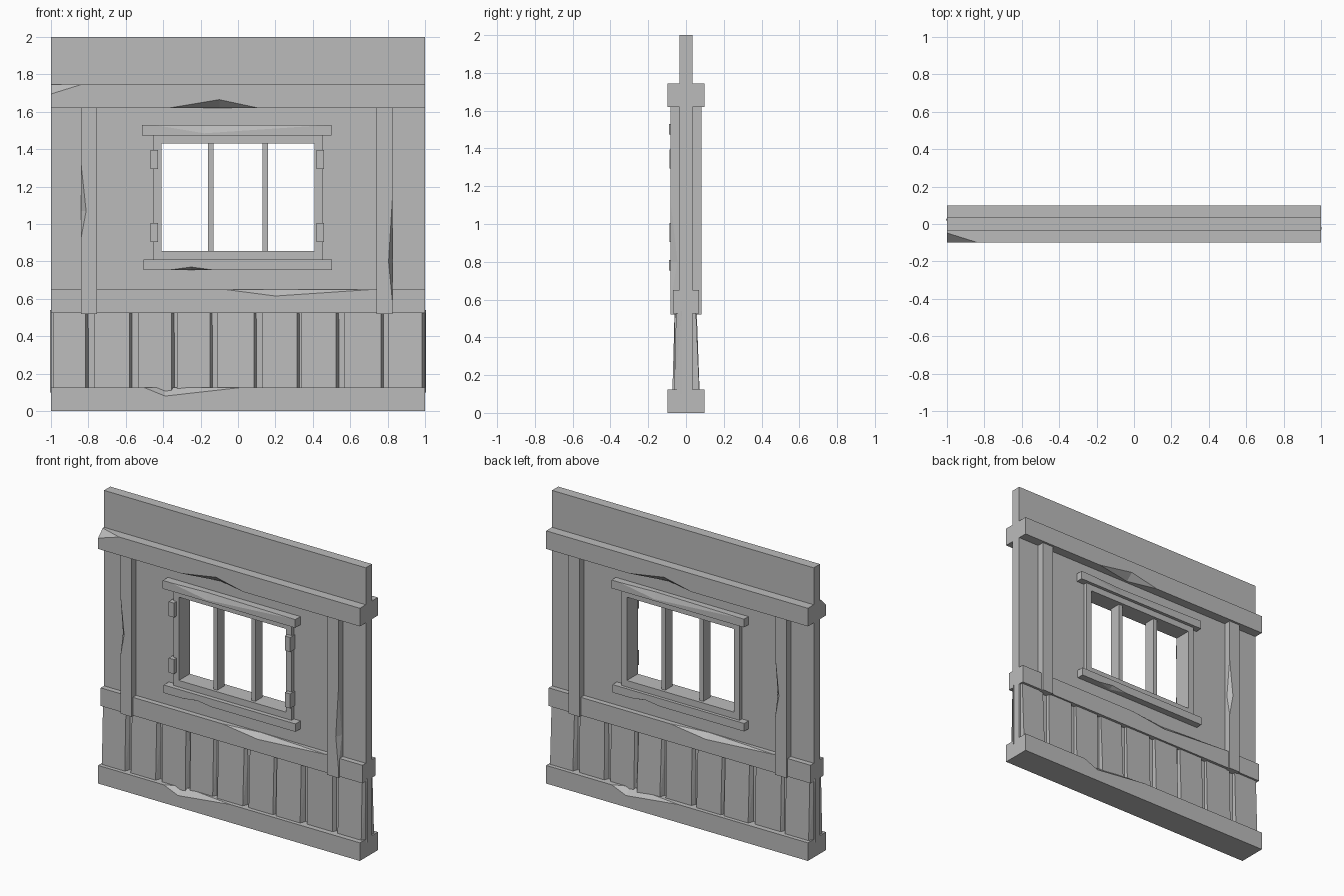
import bpy, bmesh, random
from mathutils import Vector

if "Cube" in bpy.data.objects:
    bpy.data.objects.remove(bpy.data.objects["Cube"])
random.seed(4)

grey = bpy.data.materials.new("plain grey")
grey.use_nodes = True
tone = (0.5, 0.5, 0.5, 1)
grey.diffuse_color = tone
grey.node_tree.nodes["Principled BSDF"].inputs["Base Color"].default_value = tone


def hull(name, points):
    """Solid convex object around the points."""
    bm = bmesh.new()
    for p in points:
        bm.verts.new(p)
    bmesh.ops.convex_hull(bm, input=bm.verts)
    bmesh.ops.dissolve_limit(bm, angle_limit=0.001, verts=bm.verts, edges=bm.edges)
    bmesh.ops.recalc_face_normals(bm, faces=bm.faces)
    mesh = bpy.data.meshes.new(name)
    bm.to_mesh(mesh)
    bm.free()
    mesh.materials.append(grey)
    obj = bpy.data.objects.new(name, mesh)
    bpy.context.collection.objects.link(obj)
    return obj


def corners(xs, ys, zs):
    return [(x, y, z) for x in xs for y in ys for z in zs]


def box(name, xs, ys, zs, side=1):
    """Box; side -1 turns it half a turn onto the back."""
    return hull(name, [(x * side, y * side, z) for x, y, z in corners(xs, ys, zs)])


def cut(obj, points):
    cutter = hull("cutter", points)
    cutter.hide_render = True
    mod = obj.modifiers.new("cut", "BOOLEAN")
    mod.operation, mod.solver, mod.object = "DIFFERENCE", "EXACT", cutter
    bpy.context.view_layer.update()
    done = obj.evaluated_get(bpy.context.evaluated_depsgraph_get())
    mesh = bpy.data.meshes.new_from_object(done)
    obj.modifiers.clear()
    obj.data = mesh
    bpy.data.objects.remove(cutter)


def chip(obj, a, b, p, q, side=1):
    """Split a splinter off edge a-b, reaching p and q on the two faces."""
    pts = [Vector((v[0] * side, v[1] * side, v[2])) for v in (a, b, p, q)]
    mid = (pts[2] + pts[3]) / 2
    cut(obj, [mid + (v - mid) * 1.6 for v in pts])


def chip_beam(obj, x0, x1, xm, y, z, dz, dy=0.05, side=1):
    """Chip on a long horizontal front edge."""
    chip(obj, (x0, y, z), (x1, y, z), (xm, y, z + dz), (xm, y + dy, z), side)


# Wall panel with its window opening
wall = box("wall_panel", (-1, 1), (-0.034, 0.034), (0.02, 2))
cut(wall, corners((-0.43, 0.43), (-0.2, 0.2), (0.83, 1.45)))

# Horizontal beams, chipped on both faces
D = 0.098
top_beam = box("top_beam", (-1, 1), (-D, D), (1.62, 1.745))
middle_rail = box("middle_rail", (-1, 1), (-0.07, 0.07), (0.525, 0.65))
bottom_beam = box("bottom_beam", (-1, 1), (-D, D), (0, 0.125))
for s in (1, -1):
    chip_beam(top_beam, -0.37, 0.11, -0.1, -D, 1.62, 0.045, side=s)
    chip_beam(middle_rail, -0.07, 0.72, 0.2, -0.07, 0.65, -0.035, 0.035, side=s)
    chip_beam(bottom_beam, -0.5, 0.01, -0.39, -D, 0.125, -0.045, side=s)
chip_beam(top_beam, -1.16, -0.84, -1, -D, 1.745, -0.05)

# Upright posts on both faces
P = -0.083
for s, label in ((1, "front"), (-1, "back")):
    left = box(label + "_post_a", (-0.84, -0.755), (P, -0.02), (0.52, 1.63), s)
    right = box(label + "_post_b", (0.74, 0.825), (P, -0.02), (0.52, 1.63), s)
    if s == 1:
        chip(left, (-0.84, P, 0.92), (-0.84, P, 1.33), (-0.812, P, 1.07), (-0.84, -0.055, 1.07))
        chip(right, (0.825, P, 0.59), (0.825, P, 1.13), (0.805, P, 0.8), (0.825, -0.045, 0.8))
    else:
        chip(right, (0.74, P, 0.92), (0.74, P, 1.33), (0.768, P, 1.07), (0.74, -0.055, 1.07), s)

# Window frame and bars
for sx in (-1, 1):
    box("window_jamb", (sx * 0.41, sx * 0.452), (-0.06, 0.06), (0.8, 1.48))
    box("window_bar", (sx * 0.13, sx * 0.16), (-0.04, 0.04), (0.84, 1.44))
box("window_frame_top", (-0.411, 0.411), (-0.06, 0.06), (1.43, 1.48))
box("window_frame_bottom", (-0.411, 0.411), (-0.06, 0.06), (0.8, 0.855))

# Window header and sill on both faces
for s, label, y in ((1, "front", -0.09), (-1, "back", -0.082)):
    header = box(label + "_window_header", (-0.512, 0.5), (y, -0.02), (1.473, 1.53), s)
    chip_beam(header, -0.45, 0.49, -0.18, y, 1.53, -0.045, 0.014, side=s)
    sill = box(label + "_window_sill", (-0.505, 0.502), (y, -0.02), (0.755, 0.81), s)
    chip_beam(sill, -0.36, -0.14, -0.25, y, 0.755, 0.015, 0.03, side=s)

# Shutter hinges on the front
for x in (-0.448, 0.44):
    for z in (0.955, 1.345):
        box("hinge", (x - 0.02, x + 0.02), (-0.088, -0.03), (z - 0.05, z + 0.05))

# Leaning planks along the base
starts = [-0.99, -0.77, -0.535, -0.325, -0.11, 0.13, 0.34, 0.57, 0.805]
ends = [-0.815, -0.58, -0.355, -0.15, 0.085, 0.315, 0.525, 0.765, 0.985]
for s, label in ((1, "front"), (-1, "back")):
    for x0, x1 in zip(starts, ends):
        top = random.uniform(-0.062, -0.05)
        foot = random.uniform(-0.074, -0.06)
        pts = []
        for z, y in ((0.1, foot), (0.54, top)):
            pts += [(x0, y, z), (x0, -0.02, z), (x1, y, z), (x1 + 0.02, -0.02, z)]
        hull(label + "_base_plank", [(x * s, y * s, z) for x, y, z in pts])
